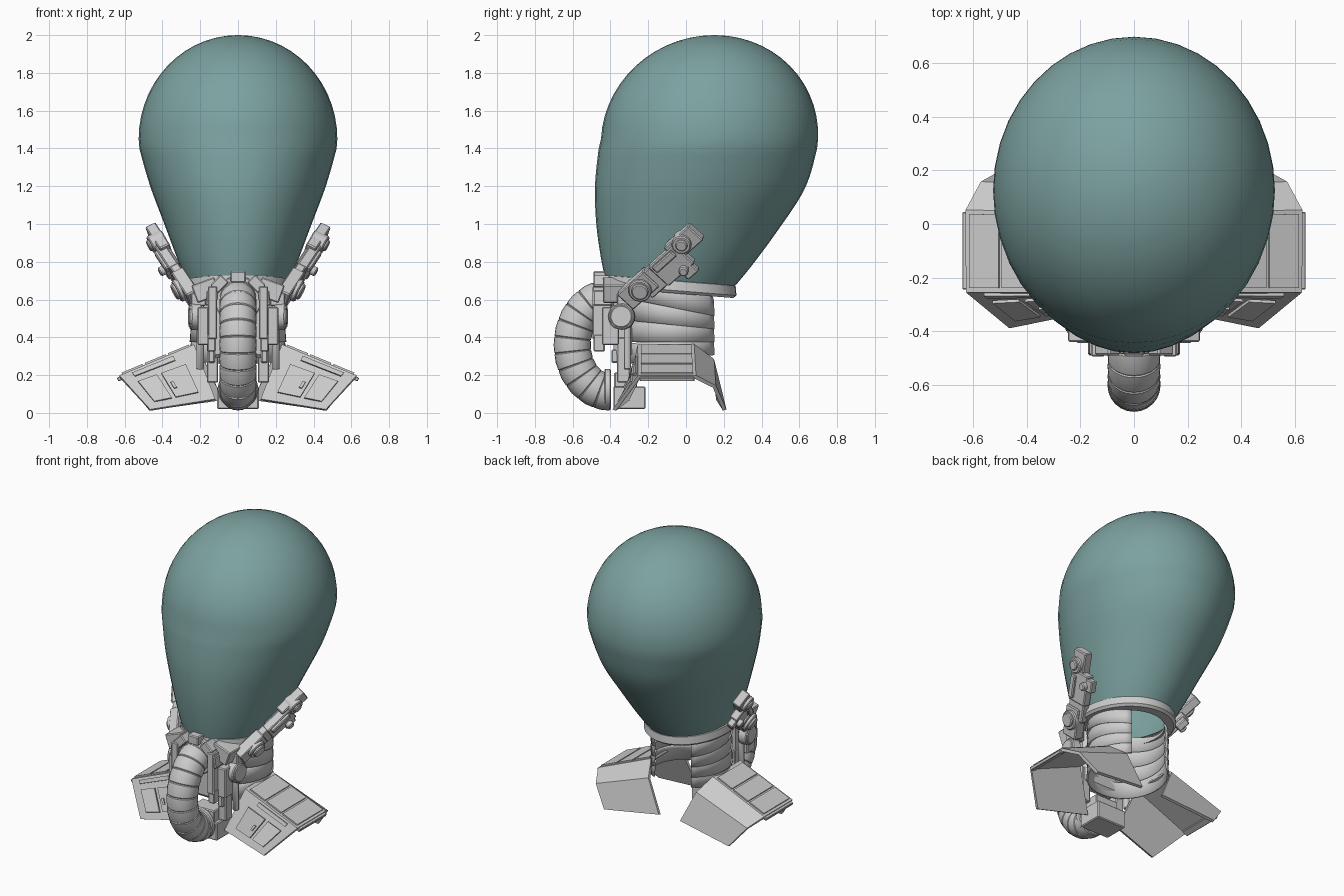
import bpy, bmesh, math
from mathutils import Vector, Matrix

if "Cube" in bpy.data.objects:
    bpy.data.objects.remove(bpy.data.objects["Cube"])

teal = bpy.data.materials.new("teal_shell")
teal.diffuse_color = (0.20, 0.36, 0.35, 1)
teal.use_nodes = True
teal.node_tree.nodes["Principled BSDF"].inputs["Base Color"].default_value = teal.diffuse_color


def finish(name, bm, mirror=False, smooth=30, solid=0, bevel=0):
    bmesh.ops.recalc_face_normals(bm, faces=bm.faces)
    me = bpy.data.meshes.new(name)
    bm.to_mesh(me)
    bm.free()
    ob = bpy.data.objects.new(name, me)
    bpy.context.collection.objects.link(ob)
    if smooth:
        bpy.ops.object.select_all(action='DESELECT')
        ob.select_set(True)
        bpy.context.view_layer.objects.active = ob
        bpy.ops.object.shade_smooth_by_angle(angle=math.radians(smooth))
    if solid:
        m = ob.modifiers.new("thickness", 'SOLIDIFY')
        m.thickness, m.offset = solid, 0
    if bevel:
        m = ob.modifiers.new("bevel", 'BEVEL')
        m.width, m.segments = bevel, 1
    if mirror:
        ob.modifiers.new("mirror", 'MIRROR')
    return ob


def loft(rows, closed=True, first_cap=False, last_cap=False):
    bm = bmesh.new()
    vs = [[bm.verts.new(p) for p in r] for r in rows]
    n = len(rows[0])
    for a, b in zip(vs, vs[1:]):
        for i in range(n if closed else n - 1):
            j = (i + 1) % n
            bm.faces.new((a[i], a[j], b[j], b[i]))
    if first_cap:
        bm.faces.new(vs[0])
    if last_cap:
        bm.faces.new(vs[-1])
    return bm


def block(name, loc, size, rot=Matrix(), mirror=True, bevel=0.006):
    bm = bmesh.new()
    bmesh.ops.create_cube(bm, size=1, matrix=Matrix.Translation(loc) @ rot @ Matrix.Diagonal((*size, 1)))
    return finish(name, bm, mirror, 0, bevel=bevel)


def disc(name, loc, axis, r, depth, mirror=True, segs=20):
    rot = Vector(axis).to_track_quat('Z', 'Y').to_matrix().to_4x4()
    bm = bmesh.new()
    bmesh.ops.create_cone(bm, cap_ends=True, segments=segs, radius1=r, radius2=r, depth=depth,
                          matrix=Matrix.Translation(loc) @ rot)
    return finish(name, bm, mirror, bevel=0.006)


def oval(cy, rx, ry, z, tilt=0, n=40):
    return [(rx * math.sin(a), cy + ry * math.cos(a), z - tilt * ry * math.cos(a))
            for a in (2 * math.pi * i / n for i in range(n))]


# Egg-shaped shell: lower part from keys (height, front y, back y, half width), top part a dome
keys = [(0.67, -0.425, 0.235, 0.26), (0.80, -0.45, 0.35, 0.315), (1.0, -0.475, 0.51, 0.39),
        (1.2, -0.482, 0.635, 0.465), (1.4, -0.462, 0.694, 0.522), (1.45, -0.45, 0.699, 0.526),
        (1.5, -0.437, 0.699, 0.524)]
rows = []
for i in range(len(keys) - 2):
    k = [Vector(keys[min(max(i + d, 0), len(keys) - 1)]) for d in (-1, 0, 1, 2)]
    for t in ((0,) if i == 4 else (0, 0.25, 0.5, 0.75)):
        p = 0.5 * (2 * k[1] + (k[2] - k[0]) * t + (2 * k[0] - 5 * k[1] + 4 * k[2] - k[3]) * t * t
                   + (3 * k[1] - k[0] - 3 * k[2] + k[3]) * t ** 3)
        rows.append(oval((p[1] + p[2]) / 2, p[3], (p[2] - p[1]) / 2, p[0],
                         max(0, 0.08 * (1 - (p[0] - 0.67) / 0.3))))
for s in range(15):
    a = math.radians(89.5) * s / 14
    c, h = math.cos(a), math.sin(a)
    rows.append(oval(0.1245 + 0.025 * h, 0.526 * c, 0.5745 * c, 1.45 + 0.55 * h))
shell = finish("egg_shell", loft(rows, last_cap=True), smooth=60)
shell.data.materials.append(teal)

# Tilted collar ring with an inner flange
finish("collar_ring", loft([oval(-0.085, rx, ry, z, 0.08) for rx, ry, z in
       ((0.26, 0.325, 0.705), (0.283, 0.348, 0.70), (0.288, 0.352, 0.65), (0.275, 0.335, 0.635),
        (0.225, 0.27, 0.635), (0.225, 0.27, 0.655))]))

# Overlapping neck bands, open at the back
gap = math.radians(34)
for k in range(4):
    top, rows = 0.66 - 0.09 * k, []
    for dz, dr in ((0, -0.008), (-0.02, 0.002), (-0.105, 0.008)):
        row = []
        for i in range(33):
            a = gap + (2 * math.pi - 2 * gap) * i / 32
            r = 0.242 + dr
            row.append((r * math.sin(a), -0.06 + r * math.cos(a), top + dz - 0.05 * math.cos(a) * (1 - k * 0.5)))
        rows.append(row)
    finish("neck_band", loft(rows, closed=False), solid=0.012)

# Ribbed breathing hose
rows, N = [], 11
for s in range(N):
    for f, r in ((0.0, 0.093), (0.06, 0.097), (0.5, 0.099), (0.94, 0.097), (1.0, 0.093)):
        t = math.pi * (s + f) / N
        c = Vector((0, -0.40 - 0.202 * math.sin(t), 0.36 + 0.25 * math.cos(t)))
        nrm = Vector((0, -0.25 * math.sin(t), 0.202 * math.cos(t))).normalized()
        rows.append([c + r * (Vector((math.cos(a), 0, 0)) + nrm * math.sin(a))
                     for a in (2 * math.pi * i / 24 for i in range(24))])
finish("hose", loft(rows, first_cap=True, last_cap=True), smooth=25)
disc("hose_lower_cuff", (0, -0.415, 0.125), (0, 1, 0), 0.108, 0.035, False, 28)
disc("hose_upper_hub", (0, -0.41, 0.60), (0, 1, 0), 0.125, 0.09, False, 28)
block("hose_base_box", (0, -0.30, 0.08), (0.22, 0.17, 0.12), mirror=False)
block("base_box_top", (0, -0.32, 0.17), (0.17, 0.12, 0.09), mirror=False)

# Mouthpiece: backing plate, fan of lugs round the hub, side plates
block("mouth_backing", (0, -0.335, 0.49), (0.32, 0.10, 0.40), mirror=False, bevel=0.02)
for deg in (0, 45, -45, 85, -85):
    a = math.radians(deg)
    block("hub_lug", (0.14 * math.sin(a), -0.44, 0.595 + 0.125 * math.cos(a)), (0.08, 0.10, 0.06),
          Matrix.Rotation(a, 4, 'Y'), False)
block("hub_shoulder", (0.17, -0.37, 0.65), (0.13, 0.14, 0.10), Matrix.Rotation(0.35, 4, 'Y'))
block("cheek_plate", (0.135, -0.445, 0.53), (0.05, 0.10, 0.28))
block("cheek_foot", (0.14, -0.46, 0.37), (0.045, 0.06, 0.09))
block("cheek_step", (0.185, -0.40, 0.46), (0.06, 0.09, 0.20))
block("lower_rail", (0.135, -0.33, 0.28), (0.06, 0.07, 0.24))
block("rail_clip", (0.14, -0.375, 0.30), (0.035, 0.04, 0.07))
disc("cheek_rod", (0.20, -0.31, 0.44), (0, 0, 1), 0.02, 0.42, segs=12)
block("rod_clamp", (0.21, -0.32, 0.60), (0.08, 0.09, 0.07))
disc("cheek_disc", (0.225, -0.34, 0.51), (1, -0.1, 0), 0.07, 0.06)
disc("cheek_disc_cap", (0.245, -0.342, 0.51), (1, -0.1, 0), 0.06, 0.03)

# Arms rising back along the shell
along = Vector((0.16, 0.27, 0.24)).normalized()
out = Vector((1, -0.1, -0.45))
out = (out - along * out.dot(along)).normalized()
wide = out.cross(along)
R = Matrix((along, wide, out)).transposed().to_4x4()
block("arm_root", (0.27, -0.25, 0.66), (0.20, 0.12, 0.07), R)
block("arm_lower", (0.305, -0.17, 0.71), (0.16, 0.14, 0.05), R)
block("arm_middle", (0.365, -0.075, 0.79), (0.20, 0.15, 0.055), R)
block("arm_rib", (0.375, -0.11, 0.815), (0.15, 0.04, 0.085), R)
block("arm_tip", (0.415, -0.01, 0.905), (0.19, 0.11, 0.06), R)
block("arm_tab", (0.37, 0.01, 0.765), (0.08, 0.09, 0.045), R)
for name, loc, r, d in (("arm_tip_disc", (0.425, -0.02, 0.905), 0.052, 0.085),
                        ("arm_tip_cap", (0.435, -0.02, 0.902), 0.032, 0.09),
                        ("arm_small_disc", (0.385, -0.01, 0.76), 0.025, 0.07),
                        ("arm_root_disc", (0.29, -0.24, 0.66), 0.062, 0.08),
                        ("arm_root_cap", (0.305, -0.24, 0.655), 0.045, 0.08)):
    disc(name, loc, out, r, d)

# Shoulder plates: arched section from the neck to the outer lip
inner = [(0.12, -0.31, 0.07), (0.23, -0.25, 0.355), (0.23, 0.04, 0.355), (0.18, 0.14, 0.28), (0.08, 0.17, 0.07)]
outer = [(0.465, -0.38, 0.015), (0.625, -0.25, 0.19), (0.625, 0.05, 0.19), (0.57, 0.15, 0.14), (0.47, 0.205, 0.015)]
finish("shoulder_plate", loft([inner, outer], closed=False), True, 0, solid=0.02)


def patch(name, quad, u0, u1, v0, v1, lift):
    a, b, c, d = map(Vector, quad)
    n = (b - a).cross(d - a).normalized() * lift
    bm = bmesh.new()
    bm.faces.new([bm.verts.new((a.lerp(b, u)).lerp(d.lerp(c, u), v) + n)
                  for u, v in ((u0, v0), (u1, v0), (u1, v1), (u0, v1))])
    finish(name, bm, True, 0, solid=0.012)


# Raised slats on top, access panels in front
top = (inner[1], outer[1], outer[2], inner[2])
front = (inner[0], outer[0], outer[1], inner[1])
for k in range(3):
    patch("shoulder_slat", top, 0.06 + 0.31 * k, 0.34 + 0.31 * k, 0.04, 0.96, 0.012)
patch("front_panel_inner", front, 0.20, 0.54, 0.18, 0.74, 0.010)
patch("front_panel_outer", front, 0.60, 0.86, 0.18, 0.74, 0.010)
patch("front_panel_latch", front, 0.46, 0.50, 0.36, 0.50, 0.018)
patch("front_top_strip", front, 0.30, 0.85, 0.88, 0.97, 0.010)
block("shoulder_lip", (0.617, -0.10, 0.185), (0.045, 0.29, 0.022), Matrix.Rotation(0.41, 4, 'Y'), bevel=0.004)
